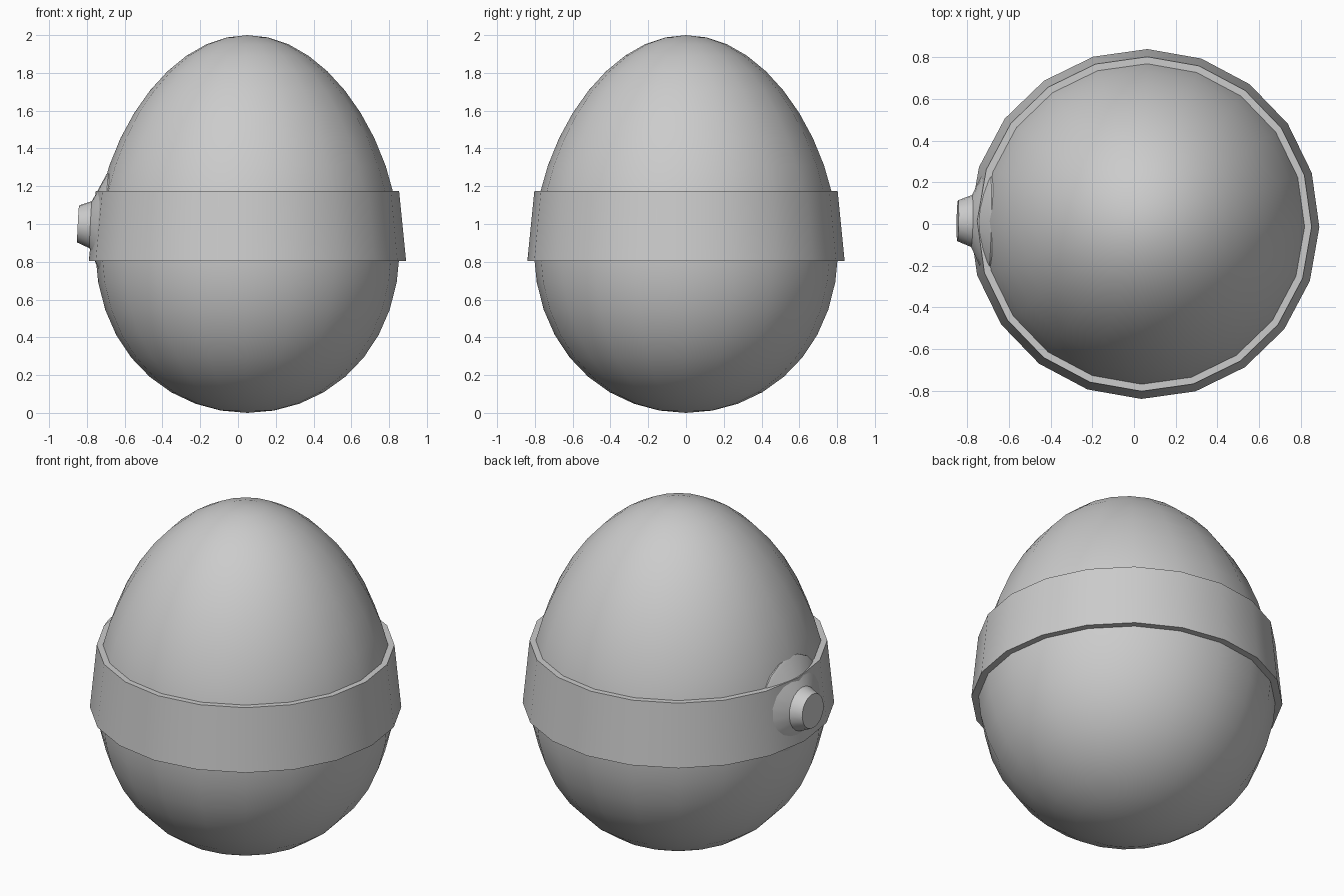
import bpy, bmesh, math
from mathutils import Matrix

cube = bpy.data.objects.get("Cube")
if cube:
    bpy.data.objects.remove(cube, do_unlink=True)

SIDES = 20
TURN = Matrix.Translation((0.05, 0, 0)) @ Matrix.Rotation(math.radians(-1), 4, "Z")

grey = bpy.data.materials.new("plain grey")
grey.use_nodes = True
grey.diffuse_color = (0.6, 0.6, 0.6, 1)
grey.node_tree.nodes["Principled BSDF"].inputs["Base Color"].default_value = (0.6, 0.6, 0.6, 1)


def lathe(name, profile, matrix, closed=False, angle=30):
    """Spin a (radius, height) profile around z."""
    bm = bmesh.new()
    verts = [bm.verts.new((r, 0, z)) for r, z in profile]
    pairs = list(zip(verts, verts[1:]))
    if closed:
        pairs.append((verts[-1], verts[0]))
    edges = [bm.edges.new(p) for p in pairs]
    bmesh.ops.spin(bm, geom=verts + edges, cent=(0, 0, 0), axis=(0, 0, 1),
                   angle=math.tau, steps=SIDES, use_merge=True)
    bmesh.ops.remove_doubles(bm, verts=bm.verts, dist=0.0005)
    bmesh.ops.transform(bm, matrix=matrix, verts=bm.verts)
    bmesh.ops.recalc_face_normals(bm, faces=bm.faces)
    mesh = bpy.data.meshes.new(name)
    bm.to_mesh(mesh)
    bm.free()
    mesh.materials.append(grey)
    obj = bpy.data.objects.new(name, mesh)
    bpy.context.collection.objects.link(obj)
    bpy.ops.object.select_all(action="DESELECT")
    obj.select_set(True)
    bpy.context.view_layer.objects.active = obj
    bpy.ops.object.shade_smooth_by_angle(angle=math.radians(angle))
    return obj


# Egg body: a sphere profile that narrows towards the top
RINGS = 20
egg = []
for i in range(RINGS + 1):
    t = math.pi * i / RINGS
    egg.append((math.sin(t) * (0.8 + 0.1 * math.cos(t)), 1 - math.cos(t)))
lathe("egg_body", egg, TURN)

# Sloping belt around the middle
lathe("belt", [(0.76, 0.805), (0.84, 0.805), (0.803, 1.175), (0.73, 1.175)], TURN, closed=True)

# Stepped button on the right side, leaning slightly upwards
lean = Matrix.Translation((-0.80, 0, 0.995)) @ Matrix.Rotation(math.radians(-87), 4, "Y")
button = [(0, -0.16), (0.285, -0.16), (0.285, -0.05), (0.272, -0.04),
          (0.125, 0.03), (0.098, 0.097), (0, 0.097)]
lathe("side_button", button, TURN @ lean, angle=20)
